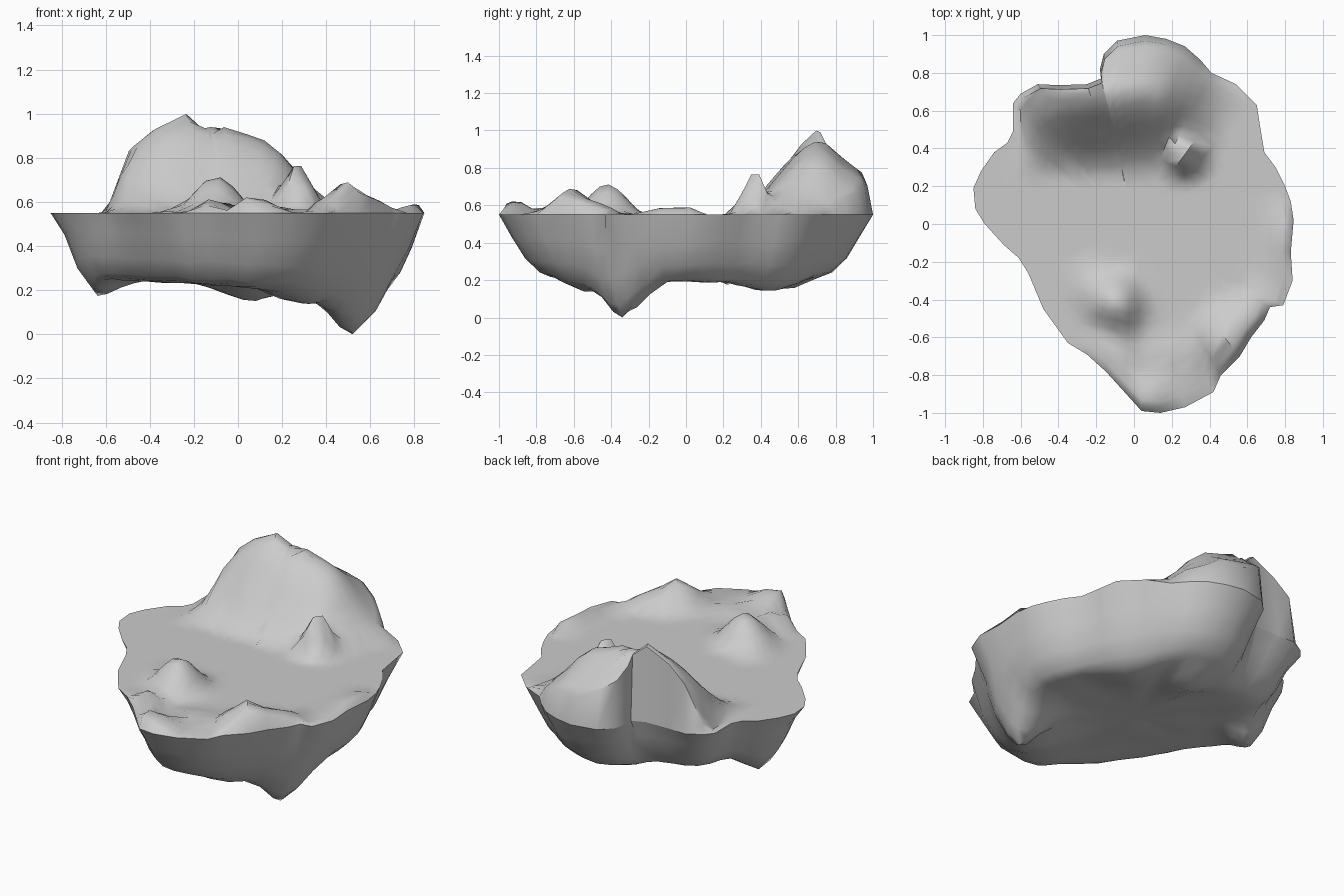
import bpy, bmesh, math
from mathutils import Vector, noise

if "Cube" in bpy.data.objects:
    bpy.data.objects.remove(bpy.data.objects["Cube"])

RIM_Z = 0.55
# coastline, counter-clockwise from the front tip
COAST = [(.04,-.99),(.14,-1),(.27,-.97),(.42,-.89),(.46,-.8),(.56,-.7),(.62,-.6),
         (.69,-.51),(.72,-.44),(.79,-.43),(.84,-.3),(.83,-.15),(.845,.02),(.83,.12),
         (.8,.2),(.75,.3),(.69,.38),(.67,.5),(.65,.63),(.54,.74),(.41,.8),(.35,.87),
         (.27,.94),(.17,.98),(.06,1),(-.09,.97),(-.16,.9),(-.18,.82),(-.175,.77),
         (-.25,.74),(-.4,.735),(-.51,.74),(-.6,.69),(-.64,.64),(-.64,.49),(-.67,.43),
         (-.74,.38),(-.81,.28),(-.85,.19),(-.84,.08),(-.79,0),(-.69,-.11),(-.61,-.18),
         (-.56,-.26),(-.48,-.45),(-.35,-.63),(-.25,-.69),(-.15,-.78),(-.05,-.89)]


def softened(pts, times):
    for _ in range(times):
        n = len(pts)
        pts = [tuple((pts[i - 1][k] + 2 * pts[i][k] + pts[(i + 1) % n][k]) / 4
                     for k in (0, 1)) for i in range(n)]
    return pts


def lerp_profile(pts, t):
    if t <= pts[0][0]:
        return pts[0][1]
    for (a, u), (b, v) in zip(pts, pts[1:]):
        if t <= b:
            return u + (v - u) * (t - a) / (b - a)
    return pts[-1][1]


def dome(x, y, cx, cy, r, h):
    d = math.hypot(x - cx, y - cy) / r
    return h * (0.5 + 0.5 * math.cos(math.pi * d)) if d < 1 else 0


def cone(x, y, cx, cy, r, h):
    return h * max(0, 1 - math.hypot(x - cx, y - cy) / r)


# mountain: skyline across x, cross-section along y
SKYLINE = [(-.6,0),(-.55,.14),(-.5,.28),(-.4,.37),(-.3,.41),(-.235,.45),(-.18,.39),
           (-.04,.39),(.17,.31),(.25,.2),(.35,.11),(.43,0)]
SLOPE = [(.27,0),(.37,.17),(.47,.46),(.56,.74),(.61,.88),(.69,1),(.75,.98),(.82,.8),
         (.94,.58),(1,.3)]
# low hills: x, y, radius, height
HILLS = [(.27,.37,.16,.23), (-.1,-.42,.22,.165), (-.1,-.7,.15,.07), (.07,-.91,.17,.08),
         (.49,-.61,.23,.14), (.62,-.46,.15,.06), (.8,-.06,.15,.085), (.17,-.7,.14,.03)]


def top_height(x, y, s):
    if s == 1:
        return RIM_Z
    hills = [dome(x, y, *h) for h in HILLS]
    return RIM_Z + max([lerp_profile(SKYLINE, x) * lerp_profile(SLOPE, y)] + hills)


# underside: height by distance from coast, plus hanging points
BELLY = [(0,.23),(.55,.225),(.72,.215),(.8,.245),(.88,.32),(1,RIM_Z)]
POINTS = [(.52,-.34,.22,.22), (-.648,.22,.17,.12), (.36,.42,.26,.07)]
SAGS = [(.05,.5,.25,.07), (.3,-.47,.3,.07)]


def under_height(x, y, s):
    if s == 1:
        return RIM_Z
    z = lerp_profile(BELLY, s) - .05 * x
    z += .015 * noise.noise(Vector((x * 6, y * 6, 3)))
    drop = max([cone(x, y, *p) for p in POINTS] + [dome(x, y, *p) for p in SAGS])
    return max(.03, z - drop)


def island_shell(name, scales, height, soften, upward, tip=None):
    bm = bmesh.new()
    rings = []
    for k, s in enumerate(scales):
        line = softened(COAST, min(k, 2) * soften)
        rings.append([bm.verts.new((x * s, y * s, height(x * s, y * s, s)))
                      for x, y in line])
    centre = bm.verts.new((0, 0, height(0, 0, 0)))
    if tip:  # pull the nearest point into the lowest tip
        tip = Vector(tip)
        min((v for r in rings[1:] for v in r),
            key=lambda v: (v.co.xy - tip.xy).length).co = tip
    n = len(COAST)
    for i in range(n):
        j = (i + 1) % n
        loops = [(a[i], a[j], b[j], b[i]) for a, b in zip(rings, rings[1:])]
        loops.append((rings[-1][i], rings[-1][j], centre))
        for f in loops:
            bm.faces.new(f if upward else f[::-1])
    mesh = bpy.data.meshes.new(name)
    bm.to_mesh(mesh)
    bm.free()
    obj = bpy.data.objects.new(name, mesh)
    bpy.context.collection.objects.link(obj)
    bpy.ops.object.select_all(action='DESELECT')
    obj.select_set(True)
    bpy.context.view_layer.objects.active = obj
    bpy.ops.object.shade_smooth_by_angle(angle=math.radians(50))
    return obj


# ground with mountain and hills
island_shell("island_ground", [1, .97, .94, .89, .83, .77, .71, .65, .59, .53, .47, .41,
                               .35, .28, .2, .1], top_height, 0, True)
# rocky underside
island_shell("rock_underside", [1, .94, .88, .8, .745, .68, .6, .5, .38, .2],
             under_height, 1, False, (.52, -.34, 0))
